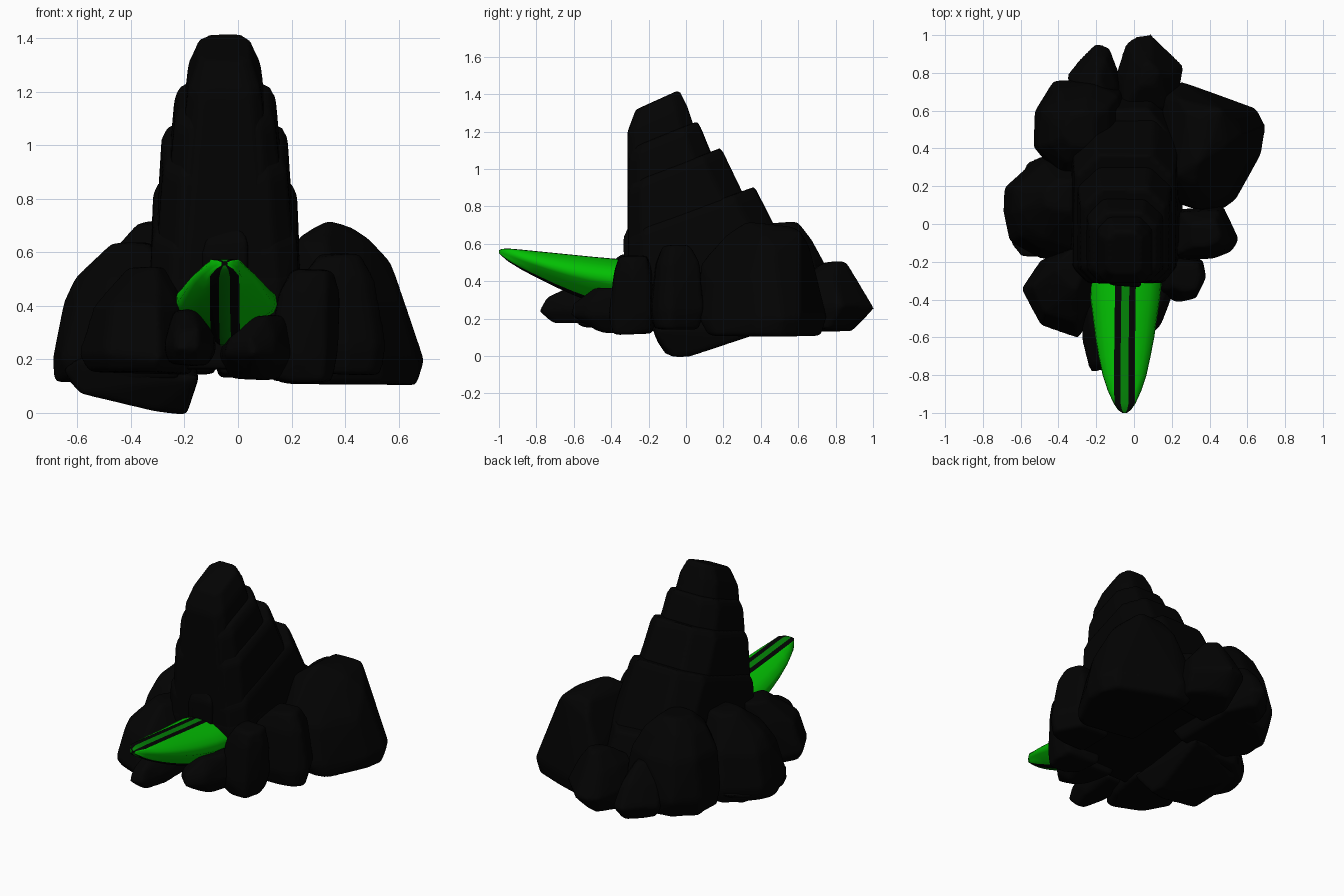
import bpy, bmesh, math, random
from mathutils import Vector

if "Cube" in bpy.data.objects:
    bpy.data.objects.remove(bpy.data.objects["Cube"])

random.seed(4)


def material(name, rgb):
    m = bpy.data.materials.new(name)
    m.diffuse_color = (*rgb, 1)
    m.use_nodes = True
    m.node_tree.nodes["Principled BSDF"].inputs["Base Color"].default_value = m.diffuse_color
    return m


BLACK = material("charcoal black", (0.0008, 0.0008, 0.0008))
GREEN = material("bright green", (0.0008, 0.52, 0.0008))
DARK = material("dark green", (0.001, 0.22, 0.002))


def finish(bm, name, mats):
    bmesh.ops.recalc_face_normals(bm, faces=bm.faces)
    me = bpy.data.meshes.new(name)
    bm.to_mesh(me)
    bm.free()
    ob = bpy.data.objects.new(name, me)
    bpy.context.collection.objects.link(ob)
    for m in mats:
        me.materials.append(m)
    for p in me.polygons:
        p.use_smooth = True
    return ob


def stone(name, points, soft=6, jitter=0.01):
    """Convex stone with worn, rounded edges."""
    bm = bmesh.new()
    for p in points:
        bm.verts.new(Vector(p) + Vector([random.uniform(-jitter, jitter) for _ in range(3)]))
    hull = bmesh.ops.convex_hull(bm, input=bm.verts)
    inner = {v for v in hull["geom_interior"] + hull["geom_unused"] if isinstance(v, bmesh.types.BMVert)}
    bmesh.ops.delete(bm, geom=list(inner), context='VERTS')
    ob = finish(bm, name, [BLACK])
    r = ob.modifiers.new("wear", 'REMESH')
    r.mode, r.voxel_size, r.use_smooth_shade = 'VOXEL', 0.015, True
    s = ob.modifiers.new("soften", 'SMOOTH')
    s.factor, s.iterations = 0.5, soft
    return ob


def rock(name, outline, levels, crown=()):
    """Rock from a plan outline; levels are (z, scale, shift x, shift y)."""
    cx = sum(p[0] for p in outline) / len(outline)
    cy = sum(p[1] for p in outline) / len(outline)
    pts = [(cx + (x - cx) * s + dx, cy + (y - cy) * s + dy, z)
           for z, s, dx, dy in levels for x, y in outline]
    return stone(name, pts + list(crown))


# Boulders around the base
rock("right_boulder",
     [(.14, .74), (.26, .76), (.42, .69), (.64, .61), (.69, .52), (.67, .37), (.54, .12), (.47, .07), (.1, .15)],
     [(.11, .9, .01, 0), (.2, 1, 0, 0), (.42, .86, -.03, -.02)],
     [(.23, .25, .65), (.33, .2, .64), (.27, .6, .68), (.46, .62, .67), (.28, .36, .705), (.35, .33, .715),
      (.42, .45, .705), (.36, .56, .7), (.5, .42, .655), (.57, .48, .57), (.33, .08, .48), (.25, .66, .58)])
rock("right_small_rock",
     [(.22, .08), (.47, .09), (.5, .04), (.55, -.09), (.52, -.15), (.42, -.19), (.22, -.2)],
     [(.15, .85, 0, 0), (.24, 1, 0, 0), (.5, .82, -.02, 0), (.59, .5, -.02, 0)])
rock("front_right_rock",
     [(.1, -.16), (.36, -.18), (.38, -.28), (.33, -.4), (.22, -.41), (.12, -.36)],
     [(.12, .85, 0, 0), (.22, 1, 0, 0), (.45, .87, .015, 0), (.53, .6, .03, .01)])
rock("under_prow_rock",
     [(-.07, -.25), (.19, -.25), (.2, -.36), (.14, -.54), (.05, -.62), (-.05, -.52)],
     [(.13, .7, 0, .07), (.21, 1, 0, 0), (.28, .9, 0, 0), (.36, .5, .03, .02)])
rock("front_left_low_rock",
     [(-.28, -.62), (-.24, -.79), (-.15, -.78), (-.09, -.6), (-.08, -.35), (-.28, -.35)],
     [(.18, .85, 0, .04), (.24, 1, 0, 0), (.31, .85, 0, .02), (.38, .5, -.01, .08)])
rock("front_left_boulder",
     [(-.5, -.19), (-.59, -.35), (-.5, -.53), (-.3, -.61), (-.2, -.45), (-.15, -.15), (-.35, -.12)],
     [(.15, .85, 0, 0), (.21, 1, 0, 0), (.4, .8, .01, .02), (.54, .42, .04, .11)])
rock("left_boulder",
     [(-.5, .36), (-.6, .25), (-.68, .2), (-.7, .06), (-.65, -.1), (-.5, -.19), (-.2, -.2), (-.2, .36)],
     [(.12, .9, 0, 0), (.2, 1, 0, 0), (.42, .86, .02, 0), (.5, .65, .03, .01), (.63, .3, .09, .06)])
rock("back_left_boulder",
     [(-.52, .6), (-.43, .75), (-.22, .77), (-.05, .7), (-.05, .25), (-.4, .24), (-.54, .4)],
     [(.14, .85, 0, 0), (.25, 1, 0, 0), (.5, .88, .01, 0), (.63, .64, .01, -.02), (.71, .35, .02, -.02)])
rock("back_small_rock",
     [(-.35, .78), (-.29, .87), (-.2, .955), (-.14, .94), (-.06, .75), (-.1, .6), (-.3, .6)],
     [(.15, .8, 0, -.02), (.23, 1, 0, 0), (.36, .8, 0, -.04), (.47, .4, 0, -.08)])
rock("back_rock",
     [(-.1, .8), (-.04, .95), (.0, 1.0), (.08, 1.0), (.16, .94), (.27, .83), (.22, .6), (-.1, .55)],
     [(.14, .78, 0, -.07), (.26, 1, 0, 0), (.4, .72, 0, -.05), (.5, .28, .01, -.03)])

# Low keel stone that touches the ground
stone("keel_stone",
      [(-.66, y, z) for y, z in [(-.1, .16), (.2, .16)]] +
      [(-.58, -.15, .07), (-.56, .22, .08), (-.32, -.1, 0), (-.2, -.08, -.01), (-.2, .01, -.01), (-.3, .03, 0),
       (-.15, -.17, .14), (-.14, .4, .13), (-.55, .35, .18), (-.6, -.17, .2), (-.16, .3, .2)])

# Solid foundation below the tower, and the small cap over the prow
rock("foundation", [(-.3, -.29), (.2, -.29), (.26, -.1), (.25, .5), (.1, .7), (-.2, .7), (-.33, .4), (-.34, -.1)],
     [(.22, .95, 0, 0), (.3, 1, 0, 0), (.55, .9, 0, -.04)])
rock("collar_cap", [(-.135, -.2), (.035, -.2), (.035, -.33), (-.135, -.33)],
     [(.45, 1, 0, 0), (.63, 1, 0, 0), (.695, .7, 0, .01)])


# Tower of nested slabs, each sloping down toward the front
def slab(name, half, back, top, slope, base_half, base_back, base_z, front, edge=.02):
    pts = []
    for z, h, yb, inset, tilt in [(base_z, base_half, base_back, 0, .1),
                                  (top - edge * 2, half, back, 0, slope),
                                  (top, half - edge, back - edge, edge, slope)]:
        yf = front + inset
        c = min(.08, h * .3)
        for sx in (-1, 1):
            for x, y in [(h - c, yf), (h, yf + c), (h, yb - c * 1.5), (h * .55, yb)]:
                pts.append((-.05 + sx * x, y, z - tilt * (yb - y)))
    stone(name, pts, 3, .003)


slab("tower_top", .135, .005, 1.42, .45, .24, .32, .4, -.312, .042)
slab("tower_slab_upper", .188, .083, 1.255, .4, .25, .37, .5, -.306)
slab("tower_slab_middle", .233, .205, 1.112, .38, .268, .48, .5, -.308)
slab("tower_slab_lower", .27, .385, .902, .36, .285, .6, .45, -.31)
slab("tower_base", .278, .48, .7, .2, .3, .6, .25, -.312)

# Striped prow: sections are (y, half width, top z, shoulder z, bottom z)
sections = [(-1.0, .012, .565, .558, .55), (-.985, .034, .573, .555, .535), (-.95, .058, .575, .55, .505),
            (-.88, .09, .569, .53, .462), (-.8, .116, .561, .508, .42), (-.7, .138, .551, .482, .37),
            (-.6, .156, .541, .46, .325), (-.5, .17, .531, .443, .285), (-.4, .184, .522, .43, .255),
            (-.27, .195, .51, .42, .25)]
bm = bmesh.new()
rings = []
for y, w, t, s, b in sections:
    a, k = min(.021, w * .4), min(.055, w * .93)
    cx = -.05 + .012 * max(0, y + .7)
    half = [(a, t), (k, t - .002), (k + (w - k) * .55, s + (t - s) * .6), (w * .97, s + (t - s) * .2),
            (w, s - (s - b) * .12), (w * .94, s - (s - b) * .28), (k + (w - k) * .4, s - (s - b) * .55),
            (k, s - (s - b) * .85), (a, b)]
    ring = half + [(-x, z) for x, z in reversed(half)]
    rings.append([bm.verts.new((cx + x, y, z)) for x, z in ring])
n = len(rings[0])
for r0, r1 in zip(rings, rings[1:]):
    for i in range(n):
        f = bm.faces.new((r0[i], r0[(i + 1) % n], r1[(i + 1) % n], r1[i]))
        # Stripe rule: dark centre, black bands beside it, bright flanks
        f.material_index = 2 if i in (8, 17) else 1 if i in (0, 7, 9, 16) else 0
bm.faces.new(rings[0]).material_index = 1
bm.faces.new(rings[-1])
prow = finish(bm, "striped_prow", [GREEN, BLACK, DARK])
bpy.context.view_layer.objects.active = prow
prow.select_set(True)
bpy.ops.object.shade_smooth_by_angle(angle=math.radians(50))
